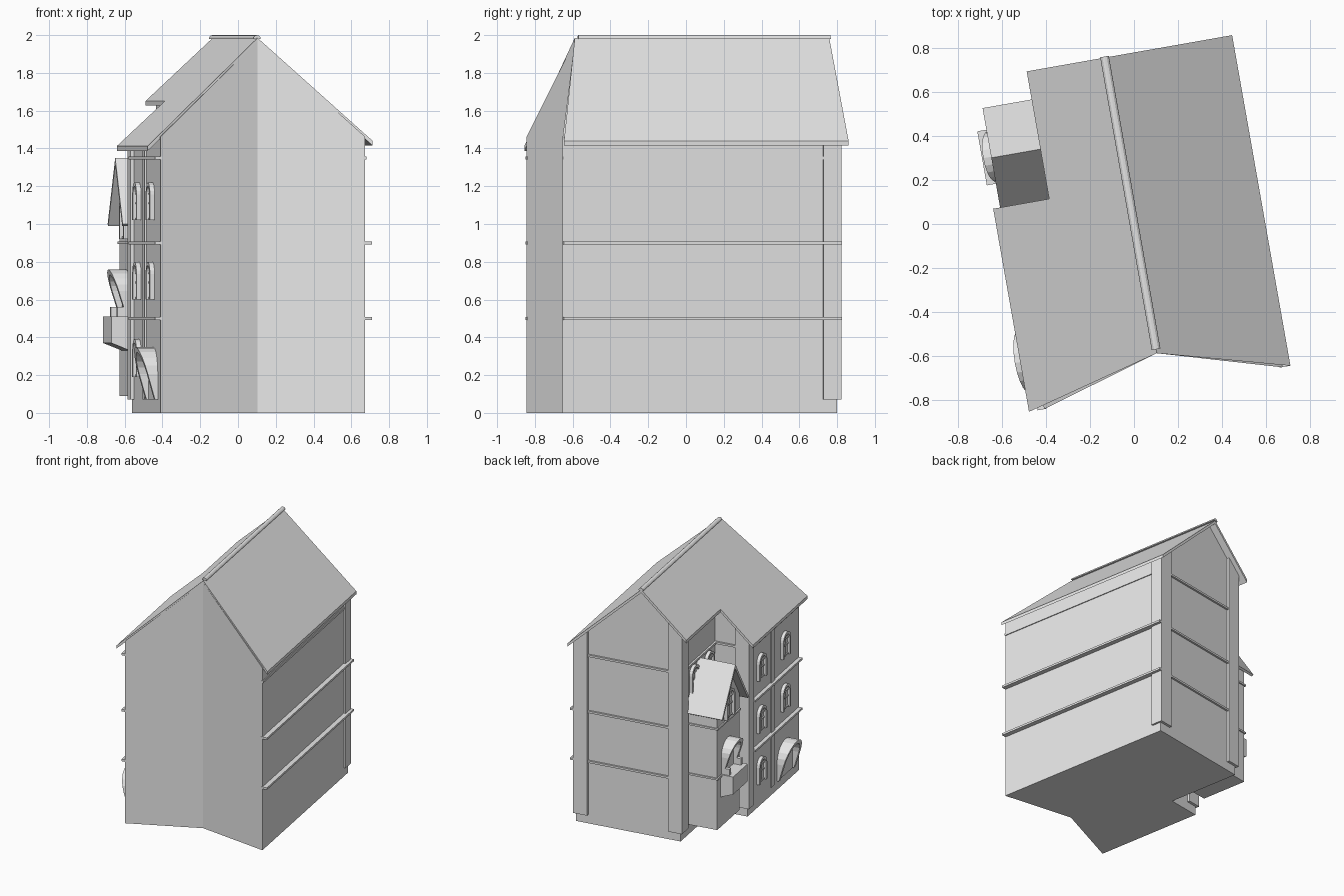
import bpy, bmesh, math
from mathutils import Matrix

cube = bpy.data.objects.get("Cube")
if cube:
    bpy.data.objects.remove(cube, do_unlink=True)

GREY = (0.8, 0.8, 0.8, 1)
stone = bpy.data.materials.new("stone_grey")
stone.use_nodes = True
stone.diffuse_color = GREY
stone.node_tree.nodes["Principled BSDF"].inputs["Base Color"].default_value = GREY
TURN = Matrix.Rotation(math.radians(10), 4, 'Z')


def finish(name, bm):
    bmesh.ops.remove_doubles(bm, verts=bm.verts, dist=1e-5)
    bmesh.ops.recalc_face_normals(bm, faces=bm.faces)
    mesh = bpy.data.meshes.new(name)
    bm.to_mesh(mesh)
    bm.free()
    mesh.transform(TURN)
    mesh.materials.append(stone)
    obj = bpy.data.objects.new(name, mesh)
    bpy.context.collection.objects.link(obj)
    return obj


def roof_z(x, drop=0.0):
    return 1.985 - 0.924 * abs(x) - drop


def prism(name, plans, low, high):
    """Upright prisms over plan outlines; halves meeting on x = 0 are merged."""
    bm = bmesh.new()
    for plan in plans:
        lo = [bm.verts.new((x, y, low(x))) for x, y in plan]
        hi = [bm.verts.new((x, y, high(x))) for x, y in plan]
        bm.faces.new(lo)
        bm.faces.new(hi)
        for i in range(len(plan)):
            j = (i + 1) % len(plan)
            if plan[i][0] == 0 and plan[j][0] == 0:
                continue
            bm.faces.new((lo[i], lo[j], hi[j], hi[i]))
    return finish(name, bm)


def box(name, x0, x1, y0, y1, z0, z1):
    plan = [(x0, y0), (x1, y0), (x1, y1), (x0, y1)]
    return prism(name, [plan], lambda x: z0, lambda x: z1)


def extrude(name, points, a, b, along_x=True):
    """Sweep a (y, z) profile along x, or an (x, z) profile along y."""
    bm = bmesh.new()
    rings = [[bm.verts.new((t, p, z) if along_x else (p, t, z)) for p, z in points]
             for t in (a, b)]
    for ring in rings:
        bm.faces.new(ring)
    for i in range(len(points)):
        j = (i + 1) % len(points)
        bm.faces.new((rings[0][i], rings[0][j], rings[1][j], rings[1][i]))
    return finish(name, bm)


def arch_points(y, z0, radius, spring, steps=10):
    arc = [(y + radius * math.cos(math.pi * i / steps),
            spring + radius * math.sin(math.pi * i / steps)) for i in range(steps + 1)]
    return [(y + radius, z0)] + arc + [(y - radius, z0)]


def arch_ring(name, wall, y, z0, width, height, ring, depth):
    """Arched band standing out from a wall that faces -x."""
    spring = z0 + height - width / 2
    bm = bmesh.new()
    rows = []
    for r in (width / 2, width / 2 - ring):
        pts = arch_points(y, z0, r, spring)
        rows.append([bm.verts.new((wall + 0.005, p, z)) for p, z in pts])
        rows.append([bm.verts.new((wall - depth((z - z0) / height), p, z)) for p, z in pts])
    loop = [rows[0], rows[1], rows[3], rows[2]]
    for a, b in zip(loop, loop[1:] + loop[:1]):
        for i in range(len(a) - 1):
            bm.faces.new((a[i], a[i + 1], b[i + 1], b[i]))
    for end in (0, -1):
        bm.faces.new([row[end] for row in loop])
    return finish(name, bm)


def window(name, wall, y, z0, width=0.13, height=0.2):
    arch_ring(name + "_frame", wall, y, z0, width, height, 0.02, lambda t: 0.025)
    pane = arch_points(y, z0, width / 2 - 0.01, z0 + height - width / 2)
    extrude(name + "_pane", pane, wall + 0.002, wall - 0.004)
    half = width / 2 - 0.01
    box(name + "_mullion", wall - 0.012, wall, y - 0.005, y + 0.005, z0, z0 + height - 0.01)
    for k in (0.04, 0.45, 0.7):
        z = z0 + height * k
        box(name + "_bar", wall - 0.012, wall, y - half, y + half, z - 0.005, z + 0.005)


# Main body with a folded front wall and a stepped left side
FRONT, FOLD, BACK, STEP = -0.76, -0.598, 0.715, 0.12
WING, REAR = -0.55, -0.29
left = [(0, FOLD), (0, BACK), (REAR, BACK), (REAR, STEP), (WING, STEP), (WING, FRONT)]
right = [(0, FOLD), (0.55, FRONT), (0.55, BACK), (0, BACK)]
prism("walls", [left, right], lambda x: 0, lambda x: roof_z(x, 0.015))

# Roof and ridge cap
roof_left = [(0, FOLD), (0, 0.77), (-0.361, 0.77), (-0.361, 0.18), (-0.62, 0.18), (-0.62, FRONT)]
roof_right = [(0, FOLD), (0.59, FRONT), (0.59, 0.77), (0, 0.77)]
prism("roof", [roof_left, roof_right], lambda x: roof_z(x, 0.025), roof_z)
cap = [(0.02 * math.cos(math.pi * i / 6), 1.98 + 0.02 * math.sin(math.pi * i / 6)) for i in range(7)]
extrude("ridge_cap", cap, -0.58, 0.775, along_x=False)

# Corner pilasters and the flat strip between the wing windows
for name, x0, x1, y0, y1 in (("back_right", 0.45, 0.565, 0.64, 0.735),
                             ("back_left", -0.31, -0.2, 0.62, 0.735),
                             ("wing_corner", -0.57, -0.46, 0.05, 0.14),
                             ("wing_middle", -0.56, -0.53, -0.33, -0.27)):
    prism(name + "_pilaster", [[(x0, y0), (x1, y0), (x1, y1), (x0, y1)]],
          lambda x: 0.07, lambda x: roof_z(x, 0.015))

# String courses at each floor
for z in (0.5, 0.9, 1.35):
    top = z == 1.35
    z0, z1 = z - 0.008, z + 0.008
    box("right_course", 0.54, 0.557 if top else 0.587, FRONT, 0.64 if top else 0.735, z0, z1)
    box("back_course", -0.2, 0.45, 0.7, 0.73, z0, z1)
    box("wing_course", -0.58, -0.54, FRONT, 0.05, z0, z1)
    box("wing_back_course", -0.46, REAR, 0.11, 0.135, z0, z1)
    box("rear_left_course", -0.305, -0.28, STEP, 0.62, z0, z1)

# Windows of the wing and the rear wall
for y in (-0.1, -0.51):
    for z in (0.19, 0.6, 1.02):
        if z > 0.5 or y > -0.3:
            window("wing_window", WING, y, z)
for y in (0.24, 0.5):
    window("rear_window", REAR, y, 1.02 + 0.36 * 0.3)


def hood_depth(t):
    return 0.015 + 0.08 * t


# Arched entrance hood on the wing
arch_ring("entrance_hood", WING, -0.53, 0.07, 0.29, 0.28, 0.03, hood_depth)
extrude("entrance_door", arch_points(-0.53, 0.07, 0.12, 0.205), WING + 0.002, WING - 0.005)

# Gabled stair annex in the step
FACE, MID = -0.53, 0.41
extrude("annex_walls", [(0.22, 0.09), (0.6, 0.09), (0.6, 1.04), (MID, 1.325), (0.22, 1.04)], FACE, REAR)
extrude("annex_roof", [(0.18, 1.0), (MID, 1.35), (0.64, 1.0), (0.625, 0.99), (MID, 1.315), (0.195, 0.99)],
        -0.588, REAR)
for z in (0.5, 0.9):
    box("annex_course", FACE - 0.01, REAR, 0.21, 0.61, z - 0.007, z + 0.007)
window("annex_gable_window", FACE, MID, 0.92, 0.14, 0.23)

# Bay box with hood and posts
extrude("bay_box", [(FACE, 0.51), (-0.63, 0.51), (-0.63, 0.37), (FACE, 0.33)], 0.29, 0.54, along_x=False)
arch_ring("bay_hood", FACE, 0.415, 0.51, 0.23, 0.25, 0.03, hood_depth)
extrude("bay_opening", arch_points(0.415, 0.51, 0.09, 0.645), FACE + 0.002, FACE - 0.005)
for y in (0.3, 0.5):
    box("bay_post", -0.595, FACE, y, y + 0.03, 0.5, 0.56)
